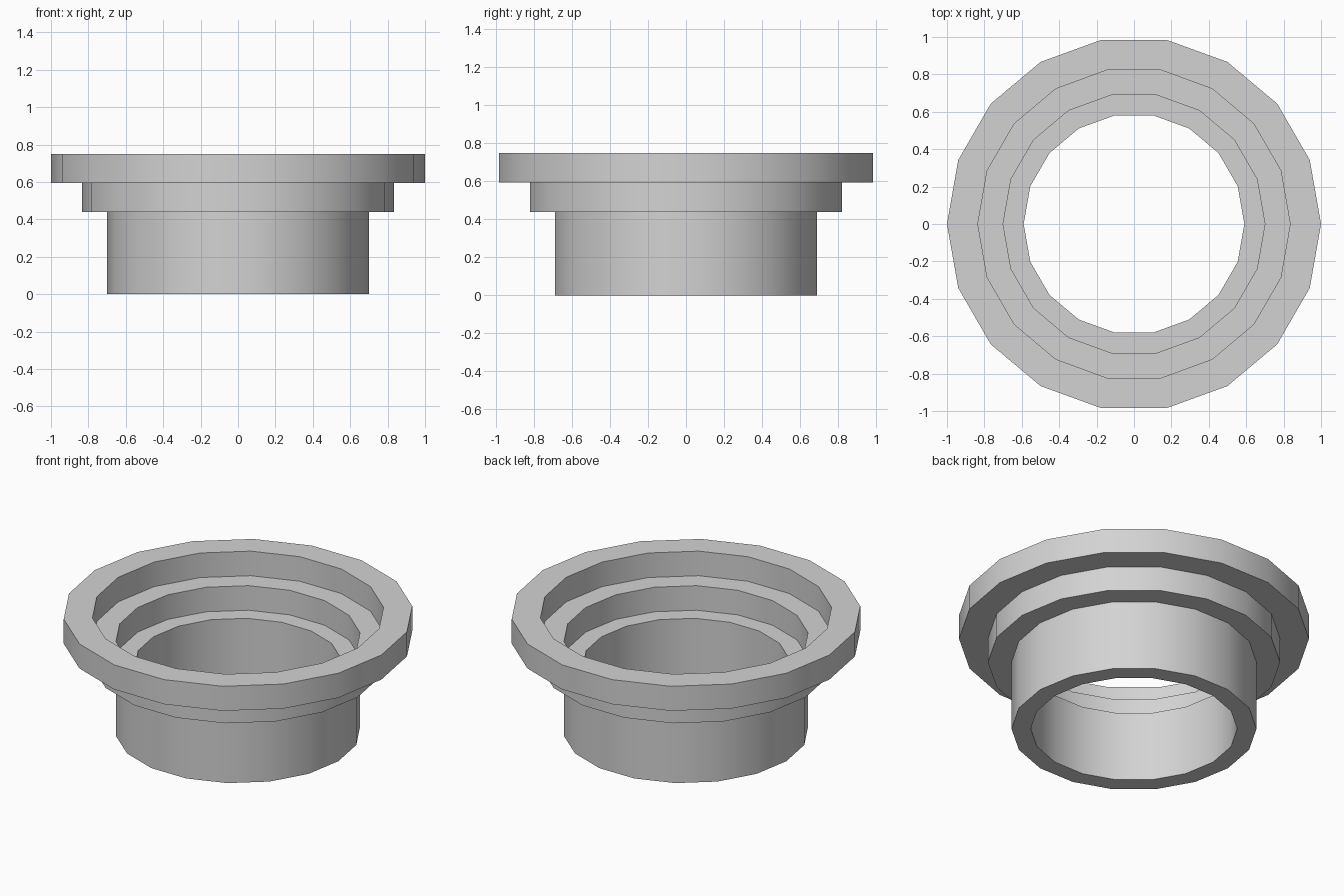
import bpy
import math

cube = bpy.data.objects.get("Cube")
if cube:
    bpy.data.objects.remove(cube, do_unlink=True)

SIDES = 18

# One plain grey for everything
grey = bpy.data.materials.new("light_grey")
grey.use_nodes = True
grey.diffuse_color = (0.65, 0.65, 0.65, 1)
grey.node_tree.nodes["Principled BSDF"].inputs["Base Color"].default_value = (0.65, 0.65, 0.65, 1)


def ring(name, outer, inner, bottom, top):
    """Closed tube: a rectangular section swept round the z axis."""
    section = [(outer, bottom), (outer, top), (inner, top), (inner, bottom)]
    n = len(section)
    verts = []
    for i in range(SIDES):
        a = math.tau * i / SIDES
        verts += [(r * math.cos(a), r * math.sin(a), z) for r, z in section]
    faces = []
    for i in range(SIDES):
        j = (i + 1) % SIDES
        for k in range(n):
            m = (k + 1) % n
            faces.append((i * n + k, j * n + k, j * n + m, i * n + m))
    mesh = bpy.data.meshes.new(name)
    mesh.from_pydata(verts, [], faces)
    mesh.materials.append(grey)
    obj = bpy.data.objects.new(name, mesh)
    bpy.context.collection.objects.link(obj)
    bpy.ops.object.select_all(action="DESELECT")
    obj.select_set(True)
    bpy.context.view_layer.objects.active = obj
    bpy.ops.object.shade_smooth_by_angle(angle=math.radians(30))
    return obj


# Three stacked rings, each seated on the rim of the one below
ring("lower_sleeve", 0.70, 0.59, 0.0, 0.44)
ring("middle_collar", 0.835, 0.70, 0.44, 0.595)
ring("top_flange", 1.0, 0.835, 0.595, 0.75)
